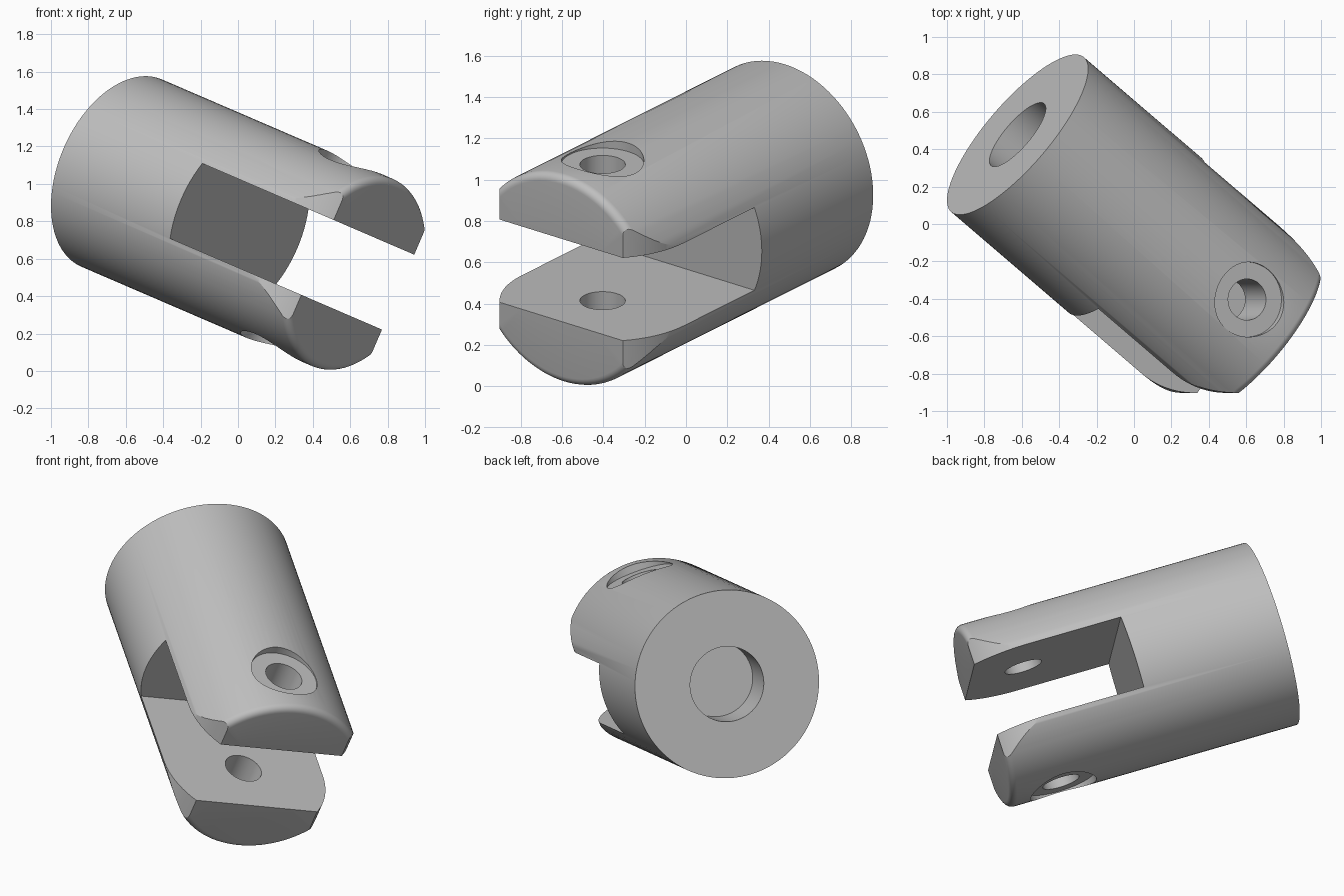
import bpy, bmesh, math
from mathutils import Matrix, Vector

cube = bpy.data.objects.get("Cube")
if cube:
    bpy.data.objects.remove(cube, do_unlink=True)

# Sizes, with the barrel lying along local X and the pin along local Z
R, LENGTH, FILLET = 0.545, 1.75, 0.04
BORE_R, BORE_DEPTH = 0.218, 0.27
SLOT_HALF, SLOT_START = 0.218, 0.872
PIN_X, PIN_R, SEAT_R, SEAT_Z = 1.426, 0.11, 0.2, 0.5
NOSE_R = 0.499

grey = bpy.data.materials.new("plain_grey")
grey.use_nodes = True
colour = (0.52, 0.52, 0.52, 1)
grey.diffuse_color = colour
grey.node_tree.nodes["Principled BSDF"].inputs["Base Color"].default_value = colour


def make_object(name, bm):
    bmesh.ops.recalc_face_normals(bm, faces=bm.faces)
    mesh = bpy.data.meshes.new(name)
    bm.to_mesh(mesh)
    bm.free()
    mesh.materials.append(grey)
    obj = bpy.data.objects.new(name, mesh)
    bpy.context.collection.objects.link(obj)
    return obj


def lathe(name, profile, steps=96):
    bm = bmesh.new()
    verts = [bm.verts.new((x, 0, r)) for x, r in profile]
    edges = [bm.edges.new(pair) for pair in zip(verts, verts[1:])]
    bmesh.ops.spin(bm, geom=verts + edges, cent=(0, 0, 0), axis=(1, 0, 0),
                   angle=math.tau, steps=steps)
    bmesh.ops.remove_doubles(bm, verts=bm.verts, dist=0.0001)
    return make_object(name, bm)


def prism(name, outline, z0, z1):
    bm = bmesh.new()
    face = bm.faces.new([bm.verts.new((x, y, z0)) for x, y in outline])
    new = bmesh.ops.extrude_face_region(bm, geom=[face])["geom"]
    top = [v for v in new if isinstance(v, bmesh.types.BMVert)]
    bmesh.ops.translate(bm, verts=top, vec=(0, 0, z1 - z0))
    return make_object(name, bm)


def arc(cx, cy, r, start, end, steps):
    angles = [start + (end - start) * i / steps for i in range(steps + 1)]
    return [(cx + r * math.cos(a), cy + r * math.sin(a)) for a in angles]


def disc(r):
    return arc(PIN_X, 0, r, 0, math.tau, 64)[:-1]


# Barrel with a blind bore at the back and a rounded front rim
rim = arc(LENGTH - FILLET, R - FILLET, FILLET, math.pi / 2, 0, 6)
body = lathe("clevis_body", [(BORE_DEPTH, 0), (BORE_DEPTH, BORE_R), (0, BORE_R),
                             (0, R)] + rim + [(LENGTH, 0)])

# Cutters: fork slot, rounded nose, pin hole and the two pin seats
slot = prism("slot_cutter", [(SLOT_START, -1), (2, -1), (2, 1), (SLOT_START, 1)],
             -SLOT_HALF, SLOT_HALF)
nose_arc = arc(PIN_X, 0, NOSE_R, -math.pi / 2, math.pi / 2, 64)
nose = prism("nose_envelope", [(-0.2, 0.7), (-0.2, -0.7), (PIN_X, -0.7)]
             + nose_arc + [(PIN_X, 0.7)], -1, 1)
hole = prism("pin_hole_cutter", disc(PIN_R), -1, 1)
seats = [prism("pin_seat_cutter", disc(SEAT_R), *sorted((s * SEAT_Z, s)))
         for s in (1, -1)]

cutters = [slot, nose, hole] + seats
for cutter in cutters:
    cutter.hide_render = True
    mod = body.modifiers.new(cutter.name, "BOOLEAN")
    mod.operation = "INTERSECT" if cutter is nose else "DIFFERENCE"
    mod.solver = "EXACT"
    mod.object = cutter

# Bake the cuts, then tilt the part into its resting pose
bpy.context.view_layer.update()
graph = bpy.context.evaluated_depsgraph_get()
baked = bpy.data.meshes.new_from_object(body.evaluated_get(graph))
body.modifiers.clear()
body.data = baked
for cutter in cutters:
    bpy.data.objects.remove(cutter, do_unlink=True)

pose = (Matrix.Translation(Vector((-0.6225, 0.478, 1.058)))
        @ Matrix.Rotation(math.radians(23.3), 4, "Y")
        @ Matrix.Rotation(math.radians(-38.2), 4, "Z"))
body.data.transform(pose)

bpy.ops.object.select_all(action="DESELECT")
body.select_set(True)
bpy.context.view_layer.objects.active = body
bpy.ops.object.shade_smooth_by_angle(angle=math.radians(30))
